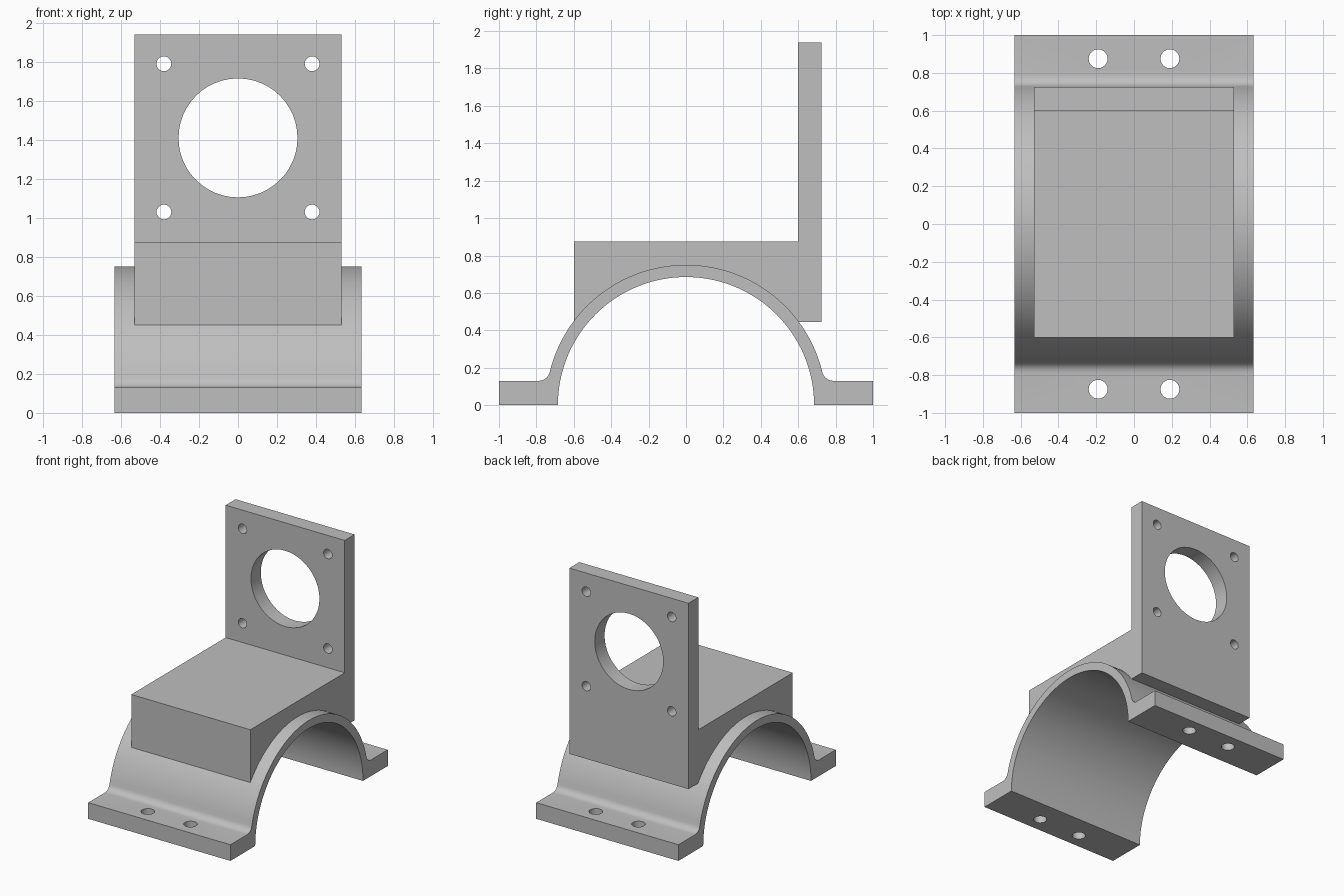
import bpy
import bmesh
from math import sin, cos, pi, atan2, asin, acos, hypot, radians
from mathutils import Matrix, Vector

cube = bpy.data.objects.get("Cube")
if cube:
    bpy.data.objects.remove(cube, do_unlink=True)

grey = bpy.data.materials.new("machined grey")
grey.use_nodes = True
colour = (0.52, 0.52, 0.52, 1)
grey.diffuse_color = colour
grey.node_tree.nodes["Principled BSDF"].inputs["Base Color"].default_value = colour


def arc(cy, cz, radius, start, end, steps):
    """Points in the y-z plane from one angle to another."""
    angles = [start + (end - start) * i / steps for i in range(steps + 1)]
    return [(cy + radius * cos(a), cz + radius * sin(a)) for a in angles]


def extrude_profile(name, profile, half_width):
    """Solid with a y-z outline, centred on x."""
    bm = bmesh.new()
    face = bm.faces.new([bm.verts.new((-half_width, y, z)) for y, z in profile])
    moved = bmesh.ops.extrude_face_region(bm, geom=[face])["geom"]
    verts = [v for v in moved if isinstance(v, bmesh.types.BMVert)]
    bmesh.ops.translate(bm, vec=(2 * half_width, 0, 0), verts=verts)
    bmesh.ops.recalc_face_normals(bm, faces=bm.faces)
    mesh = bpy.data.meshes.new(name)
    bm.to_mesh(mesh)
    bm.free()
    mesh.materials.append(grey)
    obj = bpy.data.objects.new(name, mesh)
    bpy.context.collection.objects.link(obj)
    return obj


def drill(obj, holes, axis):
    """Cut round holes, each given as (centre, radius, sides)."""
    bm = bmesh.new()
    turn = Matrix.Rotation(pi / 2, 4, "X") if axis == "y" else Matrix()
    for centre, radius, sides in holes:
        bmesh.ops.create_cone(bm, cap_ends=True, segments=sides, radius1=radius,
                              radius2=radius, depth=0.4,
                              matrix=Matrix.Translation(Vector(centre)) @ turn)
    mesh = bpy.data.meshes.new("drill")
    bm.to_mesh(mesh)
    bm.free()
    mesh.materials.append(grey)
    cutter = bpy.data.objects.new("drill", mesh)
    cutter.hide_render = True
    bpy.context.collection.objects.link(cutter)
    mod = obj.modifiers.new("holes", "BOOLEAN")
    mod.operation, mod.solver, mod.object = "DIFFERENCE", "EXACT", cutter
    bpy.ops.object.select_all(action="DESELECT")
    bpy.context.view_layer.objects.active = obj
    obj.select_set(True)
    bpy.ops.object.modifier_apply(modifier=mod.name)
    bpy.data.objects.remove(cutter, do_unlink=True)
    bpy.ops.object.shade_smooth_by_angle(angle=radians(30))


# Arched saddle with filleted bolt flanges
outer, inner, flange, fillet = 0.75, 0.685, 0.13, 0.06
fz = flange + fillet
fy = (hypot(outer, fillet) ** 2 + 2 * outer * fillet - fz ** 2) ** 0.5
lean = atan2(fz, fy)
right_fillet = arc(fy, fz, fillet, -pi / 2, -pi + lean, 6)
left_fillet = [(-y, z) for y, z in reversed(right_fillet)]
saddle_profile = [(inner, 0), (1, 0), (1, flange)] + right_fillet
saddle_profile += arc(0, 0, outer, lean, pi - lean, 56)[1:-1] + left_fillet
saddle_profile += [(-1, flange), (-1, 0)] + arc(0, 0, inner, pi, 0, 64)[:-1]
saddle = extrude_profile("saddle", saddle_profile, 0.633)
drill(saddle, [((x, y, 0.07), 0.05, 24) for x in (-0.19, 0.19)
               for y in (-0.875, 0.875)], "z")

# Block and upright mounting plate, seated slightly into the saddle
seat, top, foot = 0.725, 0.875, 0.445
bracket_profile = [(-0.6, top), (0.6, top), (0.6, 1.94), (0.725, 1.94), (0.725, foot)]
bracket_profile += arc(0, 0, seat, asin(foot / seat), acos(-0.6 / seat), 40)
bracket = extrude_profile("mounting_bracket", bracket_profile, 0.53)
plate_y, bore_z, spread = 0.66, 1.41, 0.38
holes = [((0, plate_y, bore_z), 0.305, 48)]
holes += [((sx * spread, plate_y, bore_z + sz * spread), 0.038, 24)
          for sx in (-1, 1) for sz in (-1, 1)]
drill(bracket, holes, "y")
